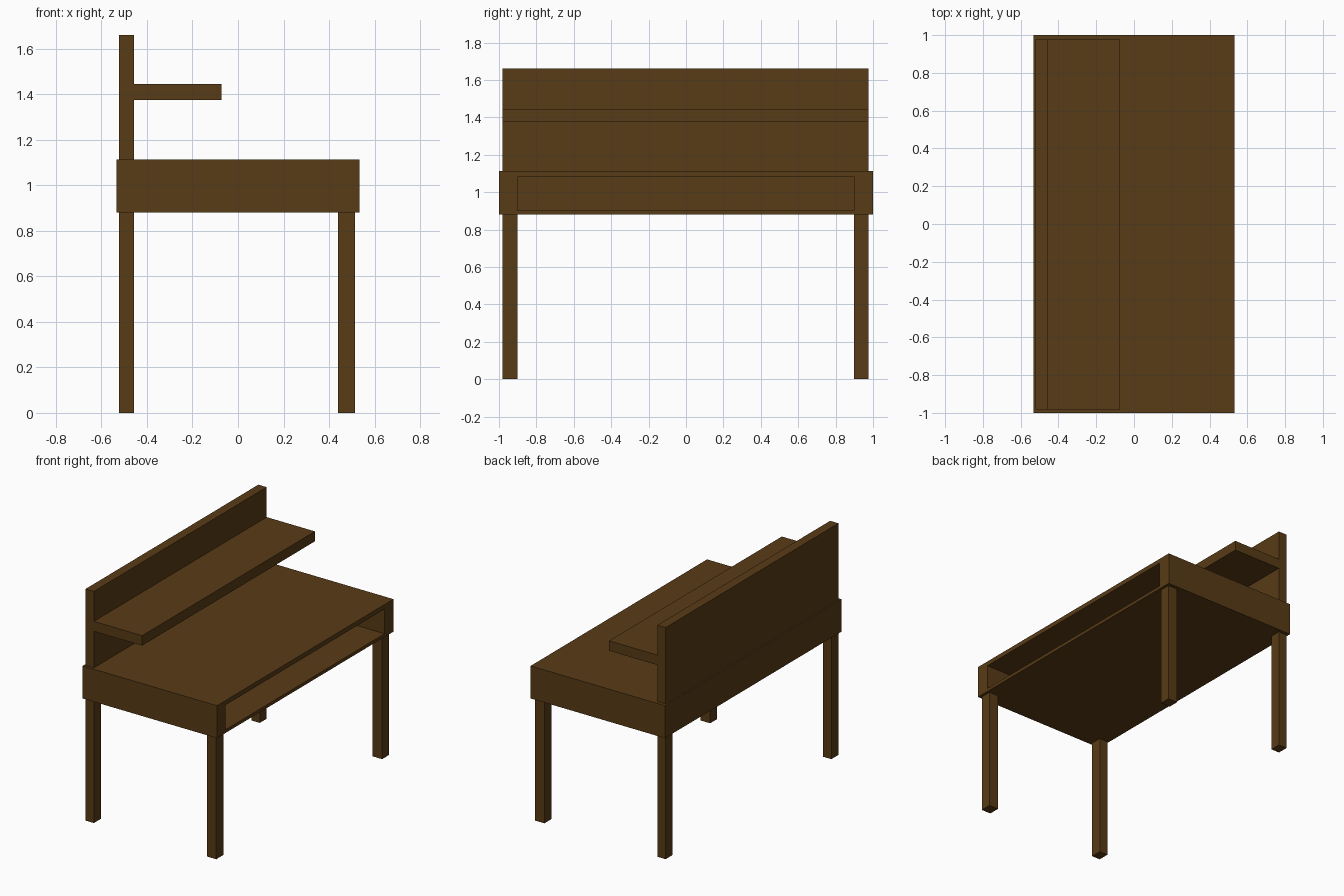
import bpy, bmesh

if "Cube" in bpy.data.objects:
    bpy.data.objects.remove(bpy.data.objects["Cube"])

wood = bpy.data.materials.new("dark_wood")
wood.diffuse_color = (0.098, 0.043, 0.008, 1)
wood.use_nodes = True
wood.node_tree.nodes["Principled BSDF"].inputs["Base Color"].default_value = wood.diffuse_color


def finish(name, bm):
    bmesh.ops.recalc_face_normals(bm, faces=bm.faces[:])
    mesh = bpy.data.meshes.new(name)
    bm.to_mesh(mesh)
    bm.free()
    mesh.materials.append(wood)
    obj = bpy.data.objects.new(name, mesh)
    bpy.context.collection.objects.link(obj)
    return obj


def box_bm(x, y, z):
    """Box spanning the given (min, max) ranges."""
    bm = bmesh.new()
    bmesh.ops.create_cube(bm, size=1)
    for v in bm.verts:
        v.co = [r[0] if c < 0 else r[1] for c, r in zip(v.co, (x, y, z))]
    return bm


def box(name, x, y, z):
    return finish(name, box_bm(x, y, z))


# Desk body with an open compartment on the +x side
bm = box_bm((-0.533, 0.533), (-1, 1), (0.88, 1.113))
bm.normal_update()
opening = max(bm.faces, key=lambda f: f.calc_center_median().x)
bmesh.ops.inset_region(bm, faces=[opening], thickness=0.02)
for v in opening.verts:
    v.co.y = -0.902 if v.co.y < 0 else 0.9
    v.co.z = 0.903 if v.co.z < 1 else 1.08
inner = bmesh.ops.extrude_discrete_faces(bm, faces=[opening])["faces"][0]
for v in inner.verts:
    v.co.x = -0.46
finish("desk_body", bm)

# Upright back panel and its shelf
LENGTH = (-0.982, 0.976)
box("back_panel", (-0.522, -0.456), LENGTH, (1.113, 1.661))
box("shelf", (-0.456, -0.073), LENGTH, (1.375, 1.446))

# Four legs
for x_name, x in (("back", (-0.522, -0.456)), ("front", (0.44, 0.515))):
    for y_name, y in (("left", (-0.982, -0.902)), ("right", (0.898, 0.976))):
        box(f"{x_name}_{y_name}_leg", x, y, (0, 0.88))
